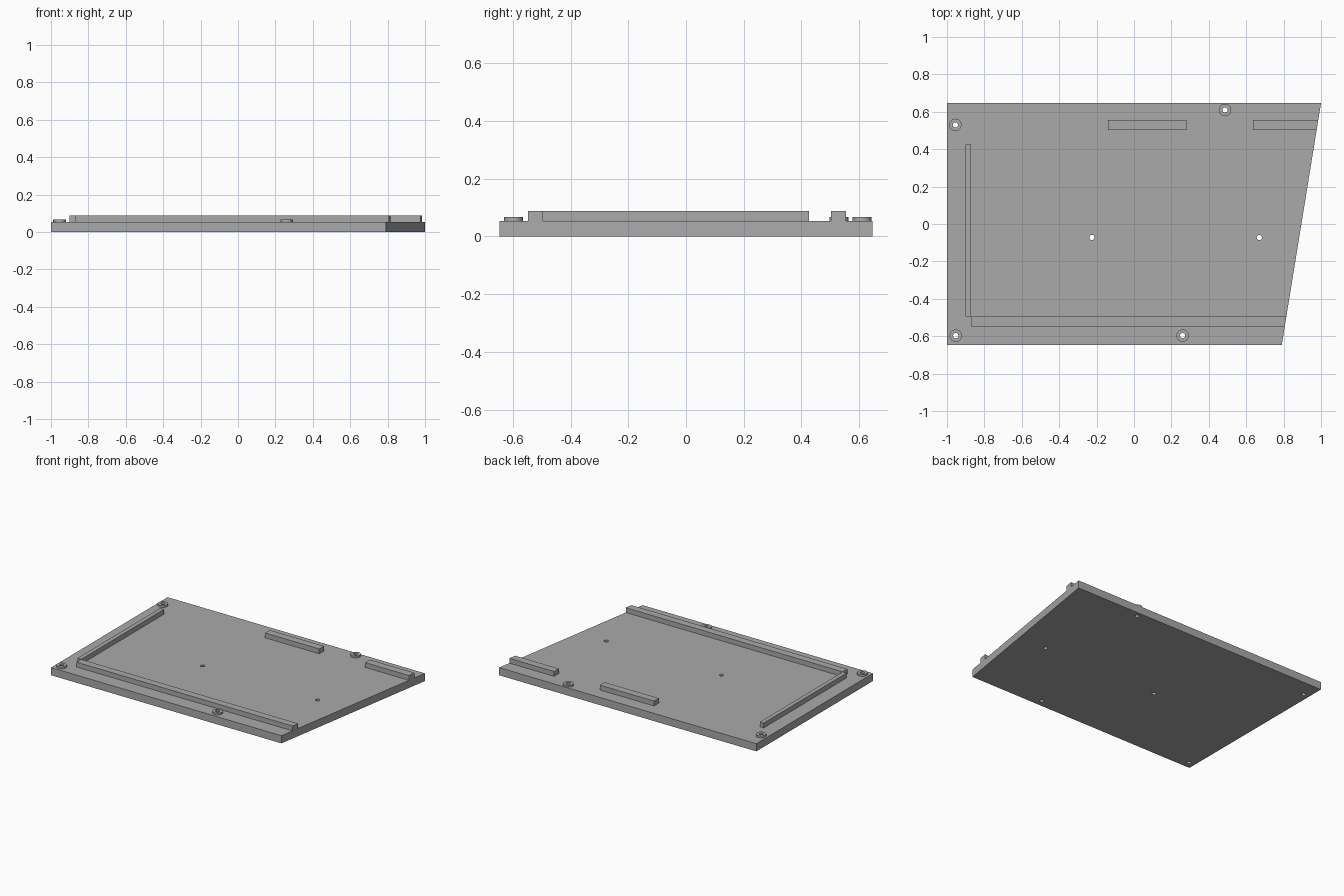
import bpy
import bmesh

if "Cube" in bpy.data.objects:
    bpy.data.objects.remove(bpy.data.objects["Cube"], do_unlink=True)

HALF_DEPTH = 0.647
PLATE_TOP, BOSS_TOP, RIB_TOP = 0.054, 0.067, 0.088
BOSS_R, HOLE_R = 0.033, 0.014

grey = bpy.data.materials.new("plain grey")
grey.use_nodes = True
colour = (0.4, 0.4, 0.4, 1)
grey.diffuse_color = colour
grey.node_tree.nodes["Principled BSDF"].inputs["Base Color"].default_value = colour


def slant(y):
    """x of the slanted right-hand edge at depth y"""
    return 0.895 + 0.105 * y / HALF_DEPTH


def prism(name, outline, bottom, top):
    """Extrude a counter-clockwise outline upwards"""
    bm = bmesh.new()
    face = bm.faces.new([bm.verts.new((x, y, bottom)) for x, y in outline])
    walls = bmesh.ops.extrude_face_region(bm, geom=[face])
    verts = [v for v in walls["geom"] if isinstance(v, bmesh.types.BMVert)]
    bmesh.ops.translate(bm, verts=verts, vec=(0, 0, top - bottom))
    bmesh.ops.recalc_face_normals(bm, faces=bm.faces)
    mesh = bpy.data.meshes.new(name)
    bm.to_mesh(mesh)
    bm.free()
    mesh.materials.append(grey)
    obj = bpy.data.objects.new(name, mesh)
    bpy.context.collection.objects.link(obj)
    return obj


def rod(name, x, y, radius, bottom, top):
    bpy.ops.mesh.primitive_cylinder_add(
        vertices=32, radius=radius, depth=top - bottom,
        location=(x, y, (top + bottom) / 2))
    obj = bpy.context.object
    obj.name = name
    obj.data.materials.append(grey)
    return obj


def drill(obj, x, y):
    """Cut a round through hole and drop the cutter"""
    cutter = rod("cutter", x, y, HOLE_R, -0.1, 0.2)
    cutter.hide_render = True
    mod = obj.modifiers.new("hole", "BOOLEAN")
    mod.operation = "DIFFERENCE"
    mod.solver = "EXACT"
    mod.object = cutter
    bpy.context.view_layer.objects.active = obj
    bpy.ops.object.modifier_apply(modifier=mod.name)
    bpy.data.objects.remove(cutter, do_unlink=True)


def smooth(obj):
    bpy.ops.object.select_all(action="DESELECT")
    obj.select_set(True)
    bpy.context.view_layer.objects.active = obj
    bpy.ops.object.shade_smooth_by_angle()


# Base plate with one slanted side
F, B = -HALF_DEPTH, HALF_DEPTH
plate = prism("base_plate", [(-1, F), (slant(F), F), (slant(B), B), (-1, B)], 0, PLATE_TOP)

# Raised screw bosses, drilled through together with the plate
bosses = {"back_right": (-0.955, 0.53), "back_left": (0.487, 0.61),
          "front_right": (-0.953, -0.597), "front_left": (0.26, -0.597)}
for place, (x, y) in bosses.items():
    boss = rod(place + "_boss", x, y, BOSS_R, PLATE_TOP, BOSS_TOP)
    drill(boss, x, y)
    drill(plate, x, y)
    smooth(boss)

# Plain holes in the middle of the plate
for x in (-0.225, 0.67):
    drill(plate, x, -0.072)
smooth(plate)

# Locating ribs; an end of None runs flush to the slanted edge
ribs = {"side_rib": (-0.902, -0.872, -0.495, 0.426),
        "front_rib": (-0.872, None, -0.547, -0.495),
        "back_middle_rib": (-0.14, 0.28, 0.502, 0.555),
        "back_end_rib": (0.637, None, 0.502, 0.555)}
for name, (x0, x1, y0, y1) in ribs.items():
    ends = (slant(y0), slant(y1)) if x1 is None else (x1, x1)
    prism(name, [(x0, y0), (ends[0], y0), (ends[1], y1), (x0, y1)], PLATE_TOP, RIB_TOP)
